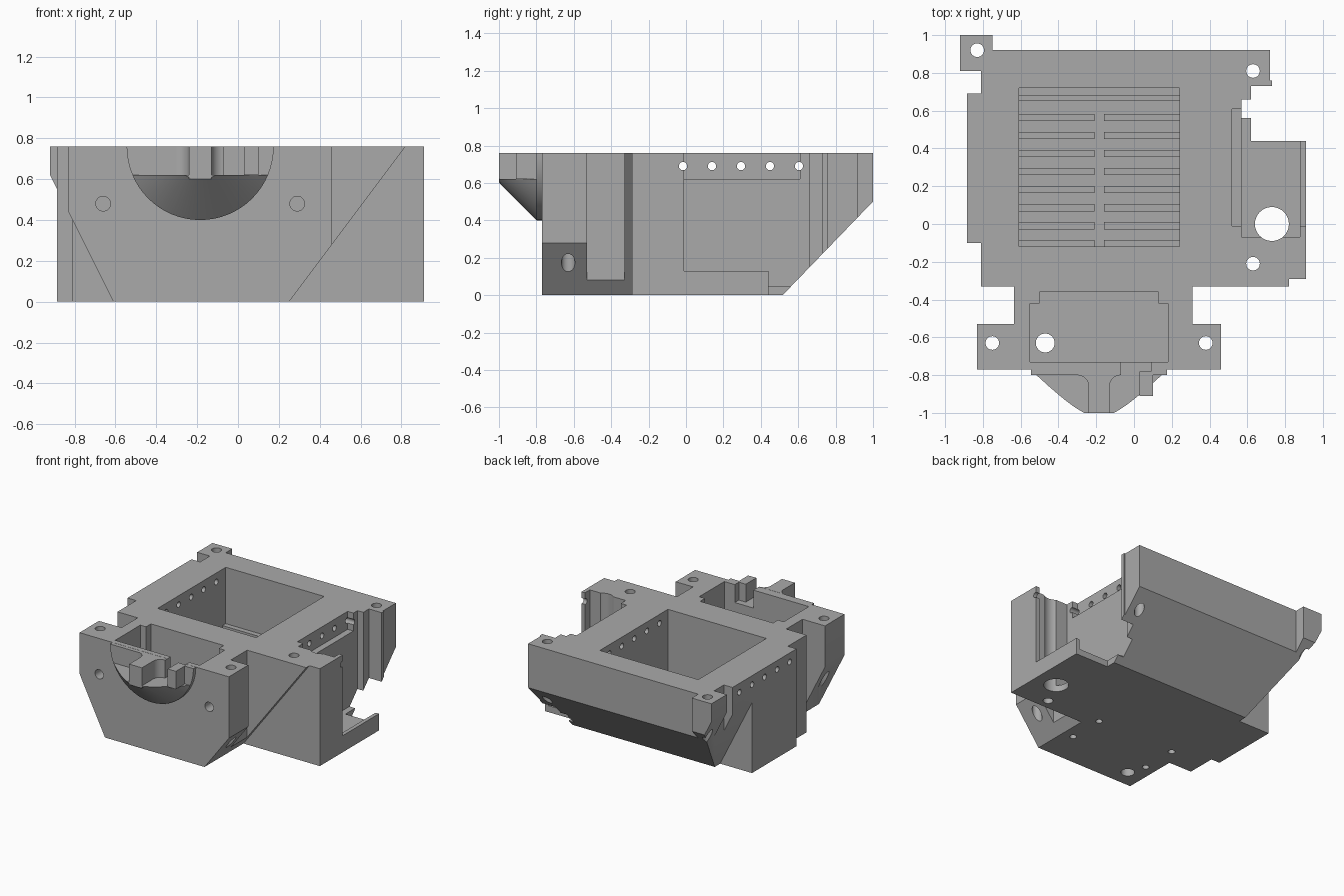
import bpy, bmesh, math
from mathutils import Matrix, Vector

if "Cube" in bpy.data.objects:
    bpy.data.objects.remove(bpy.data.objects["Cube"])

TOP = 0.76
grey = bpy.data.materials.new("matte_grey")
grey.use_nodes = True
grey.diffuse_color = (0.4, 0.4, 0.4, 1)
grey.node_tree.nodes["Principled BSDF"].inputs["Base Color"].default_value = (0.4, 0.4, 0.4, 1)


def finish(name, bm):
    bmesh.ops.recalc_face_normals(bm, faces=bm.faces)
    mesh = bpy.data.meshes.new(name)
    bm.to_mesh(mesh)
    bm.free()
    ob = bpy.data.objects.new(name, mesh)
    bpy.context.collection.objects.link(ob)
    mesh.materials.append(grey)
    return ob


def prism(name, pts, lo, hi, axis="z"):
    """Extrude a 2D outline along an axis; pts are (x,y), (x,z) or (y,z)."""
    place = {"z": lambda a, b: (a, b, lo), "y": lambda a, b: (a, lo, b), "x": lambda a, b: (lo, a, b)}[axis]
    bm = bmesh.new()
    face = bm.faces.new([bm.verts.new(place(*p)) for p in pts])
    new = bmesh.ops.extrude_face_region(bm, geom=[face])["geom"]
    shift = Vector([hi - lo if axis == a else 0 for a in "xyz"])
    bmesh.ops.translate(bm, verts=[v for v in new if isinstance(v, bmesh.types.BMVert)], vec=shift)
    return finish(name, bm)


def box(name, x0, x1, y0, y1, z0, z1):
    return prism(name, [(x0, y0), (x1, y0), (x1, y1), (x0, y1)], z0, z1)


def rod(name, centre, r, length, axis="z", r2=None, trim=None):
    """Cylinder or cone; r is at the low end of the axis."""
    bm = bmesh.new()
    turn = {"z": Matrix(), "x": Matrix.Rotation(math.pi / 2, 4, "Y"),
            "y": Matrix.Rotation(-math.pi / 2, 4, "X")}[axis]
    bmesh.ops.create_cone(bm, cap_ends=True, segments=64 if r > 0.1 else 32, radius1=r,
                          radius2=r if r2 is None else r2, depth=length,
                          matrix=Matrix.Translation(centre) @ turn)
    if trim:
        cut = bmesh.ops.bisect_plane(bm, geom=bm.verts[:] + bm.edges[:] + bm.faces[:],
                                     plane_co=(0, 0, trim), plane_no=(0, 0, 1), clear_outer=True)
        bmesh.ops.edgeloop_fill(bm, edges=[e for e in cut["geom_cut"] if isinstance(e, bmesh.types.BMEdge)])
    return finish(name, bm)


def carve(target, cutters):
    """Subtract every cutter, then bake the result."""
    for c in cutters:
        c.hide_render = True
        mod = target.modifiers.new("cut", "BOOLEAN")
        mod.operation, mod.solver, mod.object = "DIFFERENCE", "EXACT", c
    bpy.context.view_layer.update()
    mesh = bpy.data.meshes.new_from_object(target.evaluated_get(bpy.context.evaluated_depsgraph_get()))
    target.modifiers.clear()
    target.data = mesh
    for c in cutters:
        bpy.data.objects.remove(c)


# Main block: plan outline, front edge first
body = prism("housing", [
    (-0.83, -0.77), (0.46, -0.77), (0.46, -0.53), (0.31, -0.53), (0.31, -0.33), (0.82, -0.33),
    (0.82, -0.29), (0.91, -0.29), (0.91, 0.44), (0.62, 0.44), (0.62, 0.56), (0.57, 0.56),
    (0.57, 0.66), (0.62, 0.66), (0.62, 0.73), (0.73, 0.73), (0.73, 0.76), (0.72, 0.76),
    (0.72, 0.92), (-0.75, 0.92), (-0.75, 1), (-0.92, 1), (-0.92, 0.81), (-0.81, 0.81),
    (-0.81, 0.69), (-0.885, 0.69), (-0.885, -0.1), (-0.81, -0.1), (-0.81, -0.33),
    (-0.635, -0.33), (-0.635, -0.53), (-0.83, -0.53)], 0, TOP)

side_slope = [(-0.56, -0.1), (-0.95, 0.68), (-1.2, 0.68), (-1.2, -0.1)]
cuts = [
    # Sloping undersides
    prism("back_slope", [(0.42, -0.1), (1.12, 0.625), (1.3, 0.625), (1.3, -0.1)], -1.2, 1.2, "x"),
    prism("side_slope_back", side_slope, 0.45, 1.2, "y"),
    prism("side_slope_front", side_slope, -1.2, -0.331, "y"),
    prism("front_slope", [(0.175, -0.1), (0.895, 0.86), (1.2, 0.86), (1.2, -0.1)], -1.2, -0.29, "y"),
    # Main bay, front bay and side tray
    box("main_bay", -0.61, 0.24, -0.12, 0.72, 0.25, 1),
    box("front_bay", -0.55, 0.18, -0.73, -0.42, 0.3, 1),
    box("front_bay_step", -0.5, 0.13, -0.45, -0.36, 0.3, 1),
    box("tray_bay", 0.57, 0.88, -0.07, 0.6, 0.05, 1),
    box("tray_opening", 0.87, 1, -0.01, 0.6, 0.13, 1),
    box("screw_ledge", 0.52, 0.64, -0.01, 0.61, 0.62, 1),
    # Front wall notch
    box("wall_notch", -0.07, 0.09, -0.9, -0.7, 0.62, 1),
    rod("cable_hole", (0.73, 0, 0.4), 0.09, 2),
    rod("drain_hole", (-0.47, -0.63, 0.4), 0.05, 2),
]
# Screw holes
for x, y in [(-0.83, 0.92), (0.63, 0.81), (0.63, -0.21), (-0.75, -0.63), (0.38, -0.63)]:
    cuts.append(rod("corner_hole", (x, y, 0.4), 0.036, 2))
for x in (-0.66, 0.29):
    cuts.append(rod("front_hole", (x, -0.77, 0.48), 0.036, 0.3, "y"))
for i in range(5):
    cuts.append(rod("side_hole", (0, -0.016 + i * 0.155, 0.69), 0.022, 2, "x"))
for x in (-0.52, 0.16):
    for y in (-0.2, -0.49):
        cuts.append(rod("foot_hole", (x, y, 0), 0.025, 0.2))
carve(body, cuts)

# Ribs on the main bay floor
box("bay_step", -0.61, 0.24, 0.68, 0.72, 0.24, 0.32)
box("bay_bar", -0.61, 0.24, 0.65, 0.68, 0.24, 0.29)
for i in range(8):
    y = 0.545 - i * 0.0955
    for x0, x1 in [(-0.61, -0.21), (-0.16, 0.24)]:
        box("floor_rib", x0, x1, y, y + 0.038, 0.24, 0.28)

# Snout: round collar, half cone, upright web with fillets, small tab
collar = rod("snout_collar", (-0.185, -0.775, TOP), 0.36, 0.05, "y", trim=TOP - 0.001)
carve(collar, [box("collar_notch", -0.07, 0.09, -0.9, -0.7, 0.62, 1)])
rod("snout_cone", (-0.185, -0.9, TOP), 0.16, 0.2, "y", r2=0.36, trim=0.62)
right = [(-0.07 - 0.06 * math.cos(a), -0.86 + 0.06 * math.sin(a))
         for a in (i * math.pi / 16 for i in range(9))]
left = [(-0.37 - x, y) for x, y in reversed(right)]
prism("snout_web", [(-0.24, -1), (-0.13, -1)] + right + left, 0.6, TOP)
box("snout_tab", 0.03, 0.1, -0.91, -0.78, 0.62, TOP)

# Smooth round surfaces, crisp edges
bpy.ops.object.select_all(action="DESELECT")
for name in ("housing", "snout_collar", "snout_cone", "snout_web"):
    ob = bpy.data.objects[name]
    ob.select_set(True)
    bpy.context.view_layer.objects.active = ob
bpy.ops.object.shade_smooth_by_angle(angle=math.radians(30))
